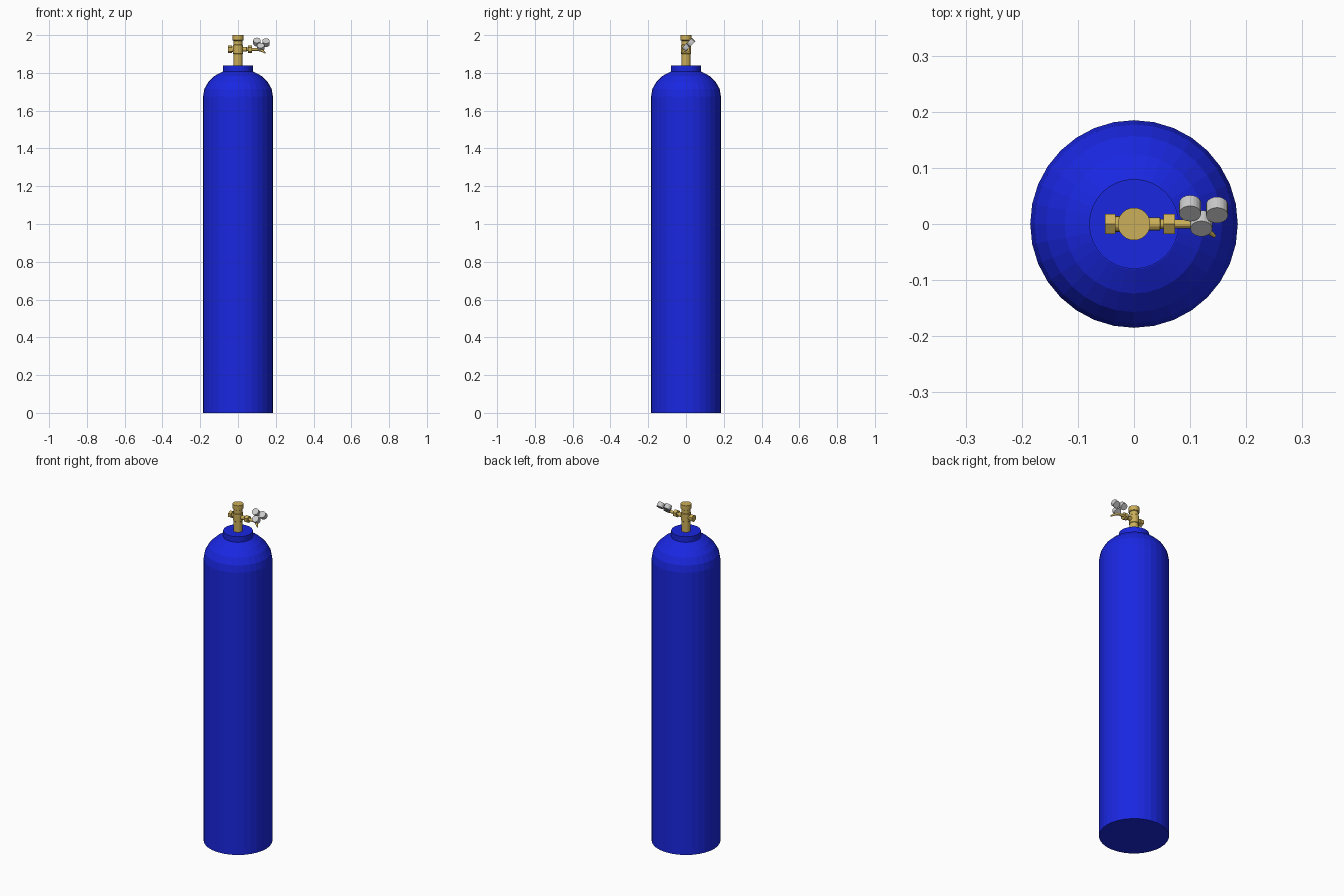
import bpy, bmesh, math
from mathutils import Vector

if "Cube" in bpy.data.objects:
    bpy.data.objects.remove(bpy.data.objects["Cube"])


def material(name, color):
    m = bpy.data.materials.new(name)
    m.diffuse_color = color
    m.use_nodes = True
    m.node_tree.nodes["Principled BSDF"].inputs["Base Color"].default_value = m.diffuse_color
    return m


BLUE = material("blue_paint", (0.01, 0.02, 0.75, 1))
BRASS = material("brass", (0.6, 0.43, 0.1, 1))


def lathe(name, profile, origin=(0, 0, 0), axis=(0, 0, 1), sides=16, mat=None):
    """Closed solid of revolution from (radius, height) points along an axis."""
    bm = bmesh.new()
    rings = []
    for r, h in profile:
        rings.append([bm.verts.new((r * math.cos(2 * math.pi * i / sides),
                                    r * math.sin(2 * math.pi * i / sides), h))
                      for i in range(sides)])
    for a, b in zip(rings, rings[1:]):
        for i in range(sides):
            j = (i + 1) % sides
            bm.faces.new((a[i], a[j], b[j], b[i]))
    bm.faces.new(rings[0][::-1])
    bm.faces.new(rings[-1])
    mesh = bpy.data.meshes.new(name)
    bm.to_mesh(mesh)
    bm.free()
    ob = bpy.data.objects.new(name, mesh)
    bpy.context.collection.objects.link(ob)
    ob.location = origin
    ob.rotation_mode = 'QUATERNION'
    ob.rotation_quaternion = Vector((0, 0, 1)).rotation_difference(Vector(axis).normalized())
    if mat:
        mesh.materials.append(mat)
    return ob


def rod(name, start, end, r1, r2, sides=12, mat=None):
    d = Vector(end) - Vector(start)
    return lathe(name, [(r1, 0), (r2, d.length)], start, d, sides, mat)


# Tank with domed shoulder and neck collar
dome = [(0.185 * math.cos(math.radians(a)), 1.675 + 0.147 * math.sin(math.radians(a)))
        for a in (0, 16, 32, 48, 64)]
lathe("tank", [(0.185, 0)] + dome, sides=32, mat=BLUE)
lathe("neck_collar", [(0.08, 1.8), (0.08, 1.84)], sides=32, mat=BLUE)

# Valve stem with wider cap
lathe("valve_body", [(0.024, 1.835), (0.024, 1.90), (0.027, 1.903), (0.027, 1.947),
                     (0.024, 1.95), (0.024, 1.97), (0.029, 1.973), (0.029, 2.0)],
      sides=24, mat=BRASS)

# Side outlets and hex nuts
Z = 1.925
X = (1, 0, 0)
rod("left_outlet", (-0.035, 0, Z), (0, 0, Z), 0.014, 0.014, 16, BRASS)
rod("left_nut", (-0.052, 0, Z), (-0.033, 0, Z), 0.021, 0.021, 6, BRASS)
lathe("right_outlet", [(0.012, 0), (0.012, 0.046), (0.009, 0.047), (0.009, 0.055)],
      (0, 0, Z), X, 16, BRASS)
rod("right_nut", (0.053, 0, Z), (0.073, 0, Z), 0.021, 0.021, 6, BRASS)
rod("regulator_pipe", (0.07, 0, Z), (0.12, 0, Z), 0.008, 0.008, 12, BRASS)

# Hose nozzle
rod("nozzle", (0.115, 0.001, Z + 0.001), (0.144, -0.022, 1.906), 0.01, 0.003, 12, BRASS)

# Gauges lying in one plane tilted 45 degrees, each on a short arm
FACE = Vector((0, -1, 1)).normalized()
hub = Vector((0.118, 0.003, 1.928))
for i, c in enumerate([(0.10, 0.028, 1.963), (0.148, 0.025, 1.96), (0.12, 0.001, 1.936)]):
    c = Vector(c)
    lathe(f"gauge_{i + 1}", [(0.0195, -0.0135), (0.0195, 0.0135)], c, FACE, 20)
    rod(f"gauge_arm_{i + 1}", hub, c, 0.005, 0.005, 10)
